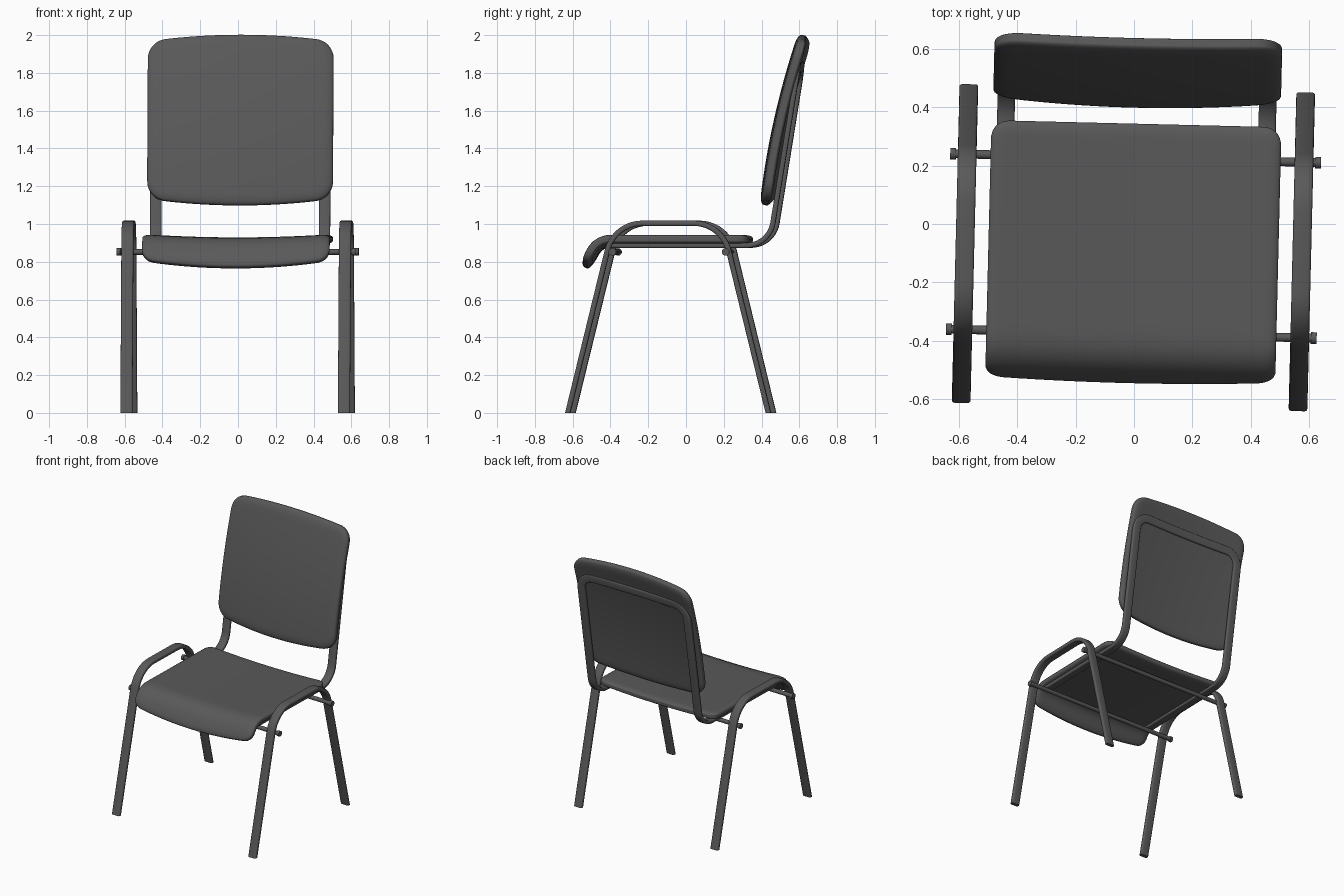
import bpy, bmesh, math
from mathutils import Vector, Matrix

if "Cube" in bpy.data.objects:
    bpy.data.objects.remove(bpy.data.objects["Cube"])

TURN = math.radians(-1.4)   # whole chair is turned very slightly
X = Vector((1, 0, 0))
DARK = bpy.data.materials.new("dark_grey")
DARK.diffuse_color = (0.1, 0.1, 0.1, 1)
DARK.use_nodes = True
DARK.node_tree.nodes["Principled BSDF"].inputs["Base Color"].default_value = DARK.diffuse_color


def finish(name, bm, mirror=False):
    bmesh.ops.recalc_face_normals(bm, faces=bm.faces)
    me = bpy.data.meshes.new(name)
    bm.to_mesh(me)
    bm.free()
    me.materials.append(DARK)
    ob = bpy.data.objects.new(name, me)
    bpy.context.collection.objects.link(ob)
    ob.rotation_euler.z = TURN
    if mirror:
        ob.modifiers.new("Mirror", 'MIRROR').merge_threshold = 0.0005
    bpy.ops.object.select_all(action='DESELECT')
    ob.select_set(True)
    bpy.context.view_layer.objects.active = ob
    bpy.ops.object.shade_smooth_by_angle(angle=math.radians(40))
    return ob


def fillet(corners, radii, n=10):
    """Polyline with round arcs at its inner corners."""
    c = [Vector(p) for p in corners]
    pts = [c[0]]
    for a, b, d, r in zip(c, c[1:], c[2:], radii):
        u, v = (a - b).normalized(), (d - b).normalized()
        half = u.angle(v) / 2
        centre = b + (u + v).normalized() * r / math.sin(half)
        s = (b + u * r / math.tan(half) - centre).normalized()
        e = (b + v * r / math.tan(half) - centre).normalized()
        pts += [centre + s.slerp(e, i / n).normalized() * r for i in range(n + 1)]
    return pts + [c[-1]]


def sweep(name, pts, width, depth, normal_at, cap_end=True):
    """Flat rounded tube along a path, mirrored to the other side."""
    r = depth * 0.32
    section = []
    for k, (sx, sy) in enumerate(((1, 1), (-1, 1), (-1, -1), (1, -1))):
        for j in range(4):
            a = math.radians(90 * k + 30 * j)
            section.append((sx * (width / 2 - r) + r * math.cos(a),
                            sy * (depth / 2 - r) + r * math.sin(a)))
    bm = bmesh.new()
    rings = []
    for i, p in enumerate(pts):
        t_in = (p - pts[max(i - 1, 0)]).normalized()
        t_out = (pts[min(i + 1, len(pts) - 1)] - p).normalized()
        t = (t_in + t_out).normalized()
        if p.z < 0.001:                 # feet are cut level with the floor
            t = Vector((0, 0, t.z)).normalized()
        n = normal_at(p, t).normalized()
        b = n.cross(t).normalized()
        rings.append([bm.verts.new(p + b * x + n * y) for x, y in section])
    m = len(section)
    for r0, r1 in zip(rings, rings[1:]):
        for j in range(m):
            bm.faces.new((r0[j], r0[(j + 1) % m], r1[(j + 1) % m], r1[j]))
    bm.faces.new(rings[0])
    if cap_end:
        bm.faces.new(rings[-1])
    return finish(name, bm, mirror=True)


def pad(name, hx, hy, ht, corner, soft, place):
    """Soft rounded-rectangle cushion, bent into shape by place(x, v, w)."""
    bm = bmesh.new()
    bmesh.ops.create_cube(bm, size=2)
    bmesh.ops.subdivide_edges(bm, edges=bm.edges, cuts=31, use_grid_fill=True)
    for vert in bm.verts:
        x = hx * math.sin(math.pi / 2 * vert.co.x)
        y = hy * math.sin(math.pi / 2 * vert.co.y)
        e = max(0, min(hx - abs(x), hy - abs(y)))
        dx, dy = abs(x) - (hx - corner), abs(y) - (hy - corner)
        if dx > 0 and dy > 0:
            k = max(dx, dy) / math.hypot(dx, dy)
            x = math.copysign(hx - corner + dx * k, x)
            y = math.copysign(hy - corner + dy * k, y)
        fall = math.sqrt(max(0, 1 - (1 - min(e / soft, 1)) ** 2))
        vert.co = place(x, y, vert.co.z * ht * (0.35 + 0.65 * fall))
    return finish(name, bm)


# Seat cushion: flat, sagging slightly in the middle, front lip rolled down
SEAT_H, FLAT, RAD, BEND = 0.458, 0.735, 0.11, math.radians(60)


def seat_place(x, v, w):
    mid = 1 - (x / 0.496) ** 2
    s = SEAT_H - v                      # distance from the rear edge
    s += 0.026 * mid * (s / (2 * SEAT_H)) ** 3
    a = min(max((s - FLAT) / RAD, 0), BEND)
    extra = max(s - FLAT - RAD * BEND, 0)
    y = 0.343 - min(s, FLAT) - RAD * math.sin(a) - extra * math.cos(a)
    z = 0.92 - RAD * (1 - math.cos(a)) - extra * math.sin(a)
    return Vector((x, y - w * math.sin(a), z + w * math.cos(a) - 0.016 * mid))


pad("seat", 0.496, SEAT_H, 0.025, 0.06, 0.045, seat_place)


# Backrest cushion: leaning back, with bowed top and bottom edges
def back_place(x, v, w):
    mid = 1 - (x / 0.492) ** 2
    t = v + 0.035 * mid * v / 0.415
    y = 0.494 + 0.224 * t + 0.125 * t * t + 0.022 * (1 - mid)
    return Vector((x, y + w, 1.55 + t - 0.22 * w))


pad("backrest", 0.492, 0.415, 0.026, 0.09, 0.05, back_place)

# Side leg frames: each is one bent tube forming front leg, top bar, rear leg
legs = fillet([(0.576, -0.612, 0), (0.576, -0.367, 1.004),
               (0.576, 0.205, 1.004), (0.576, 0.45, 0)], [0.19, 0.19])
sweep("leg_frames", legs, 0.064, 0.028, lambda p, t: t.cross(X))

# Seat and back frame: rails under the seat, uprights and top crossbar
XR = 0.447
top = (0.605, 1.832)
frame = fillet([(XR, -0.40, 0.887), (XR, 0.452, 0.887),
                (XR, *top), (0, *top)], [0.14, 0.10])
last = frame.pop()
frame += [frame[-1].lerp(last, i / 8) for i in range(1, 9)]
for p in frame:
    if p.z > 1.6:
        p.y -= 0.012 * (1 - (p.x / XR) ** 2)
lean = Vector((0, top[1] - 0.887, 0.452 - top[0])).normalized()
sweep("back_frame", frame, 0.06, 0.027,
      lambda p, t: lean if p.z > 1.2 else t.cross(X), cap_end=False)

# Cross rods joining the leg frames, with end caps
for name, y in (("front_rod", -0.375), ("rear_rod", 0.225)):
    bm = bmesh.new()
    for x, r, length in ((0, 0.015, 1.25), (-0.624, 0.02, 0.02), (0.624, 0.02, 0.02)):
        bmesh.ops.create_cone(bm, cap_ends=True, segments=20, radius1=r, radius2=r,
                              depth=length, matrix=Matrix.Translation((x, y, 0.852))
                              @ Matrix.Rotation(math.pi / 2, 4, 'Y'))
    finish(name, bm)
